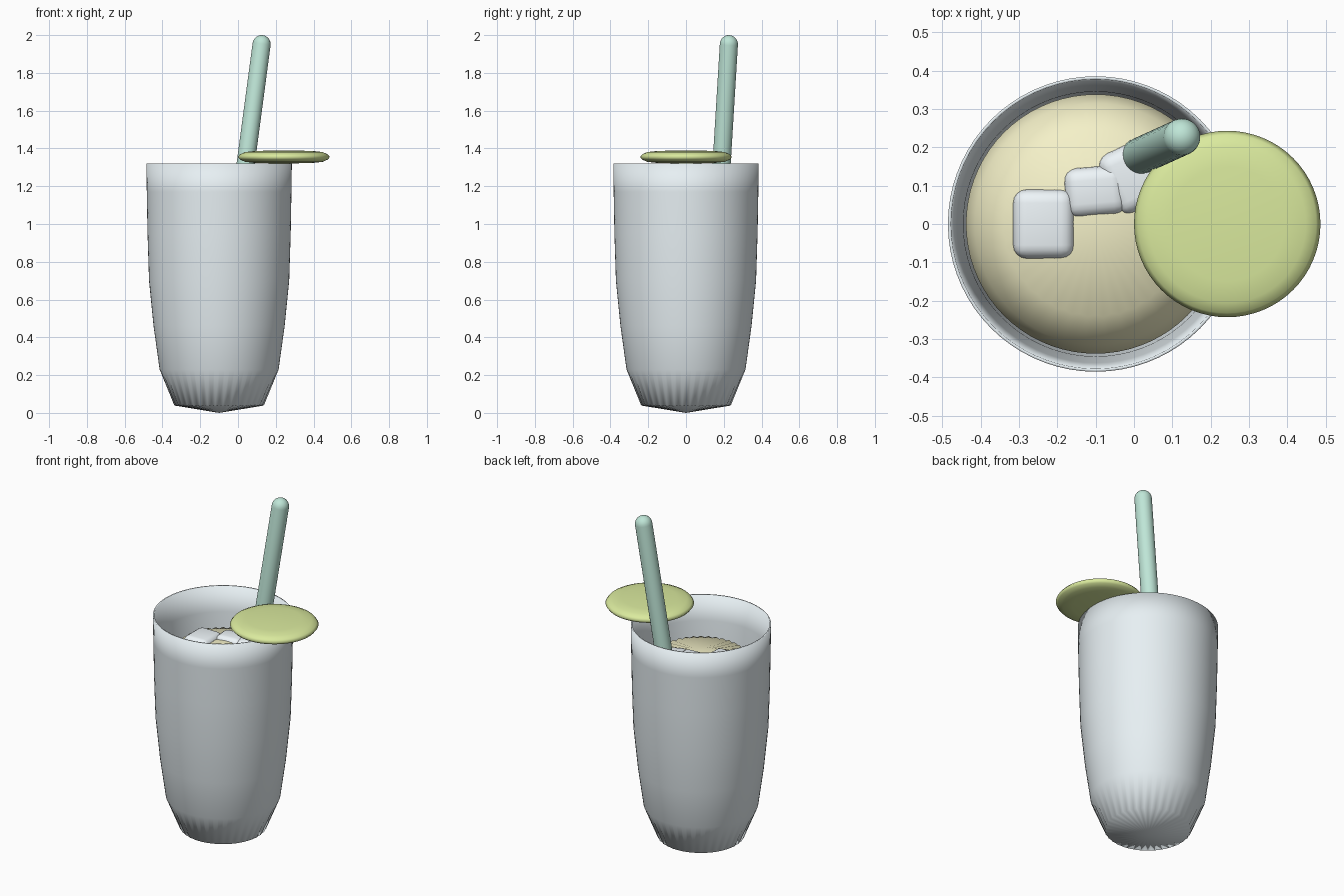
import bpy, bmesh, math
from mathutils import Vector, Matrix

if "Cube" in bpy.data.objects:
    bpy.data.objects.remove(bpy.data.objects["Cube"])


def material(name, rgb):
    m = bpy.data.materials.new(name)
    m.diffuse_color = (*rgb, 1)
    m.use_nodes = True
    m.node_tree.nodes["Principled BSDF"].inputs["Base Color"].default_value = m.diffuse_color
    return m


def finish(bm, name, mat):
    bmesh.ops.recalc_face_normals(bm, faces=bm.faces)
    for f in bm.faces:
        f.smooth = True
    me = bpy.data.meshes.new(name)
    bm.to_mesh(me)
    bm.free()
    ob = bpy.data.objects.new(name, me)
    bpy.context.collection.objects.link(ob)
    me.materials.append(mat)
    return ob


def lathe(name, profile, mat, loc=(0, 0, 0), segs=72, flute_row=None, flute=(0, 0)):
    """Revolve (r, z) points; one row may alternate in radius and height."""
    bm = bmesh.new()
    rows = []
    for k, (r, z) in enumerate(profile):
        if r == 0:
            rows.append([bm.verts.new((loc[0], loc[1], loc[2] + z))] * segs)
            continue
        row = []
        for i in range(segs):
            s = (1 if i % 2 else -1) if k == flute_row else 0
            a = 2 * math.pi * i / segs
            rr = r + s * flute[0]
            row.append(bm.verts.new((loc[0] + rr * math.cos(a),
                                     loc[1] + rr * math.sin(a),
                                     loc[2] + z + s * flute[1])))
        rows.append(row)
    for a, b in zip(rows, rows[1:]):
        for i in range(segs):
            j = (i + 1) % segs
            quad = list(dict.fromkeys((a[i], a[j], b[j], b[i])))
            bm.faces.new(quad)
    return finish(bm, name, mat)


glass_mat = material("pale_glass", (0.80, 0.87, 0.90))
drink_mat = material("drink_yellow", (0.91, 0.88, 0.58))
ice_mat = material("ice_white", (0.86, 0.92, 0.95))
lime_mat = material("lime_green", (0.70, 0.82, 0.34))
straw_mat = material("straw_green", (0.52, 0.79, 0.68))

# Hollow tumbler with fluted foot
lathe("glass", [(0, 0), (0.235, 0.04), (0.315, 0.23), (0.347, 0.46), (0.371, 0.70),
                (0.379, 0.95), (0.383, 1.17), (0.385, 1.32), (0.377, 1.32),
                (0.362, 1.17), (0.345, 0.95), (0.338, 0.70), (0.29, 0.23),
                (0.22, 0.10), (0, 0.08)],
      glass_mat, (-0.1, 0, 0), flute_row=1, flute=(0.004, 0.002))

# Drink with a gently peaked, rippled surface
lathe("drink", [(0, 0.10), (0.21, 0.115), (0.28, 0.24), (0.328, 0.70), (0.338, 0.97),
                (0.315, 1.05), (0.24, 1.13), (0, 1.155)],
      drink_mat, (-0.1, 0, 0), flute_row=6, flute=(0.003, 0.003))

# Ice cubes just breaking the surface
for n, (pos, size, turn) in enumerate([
        ((-0.235, 0.0, 1.085), (0.16, 0.18, 0.17), 0),
        ((-0.10, 0.085, 1.085), (0.16, 0.13, 0.17), 5),
        ((0.005, 0.125, 1.083), (0.16, 0.17, 0.17), 25)]):
    bm = bmesh.new()
    bmesh.ops.create_cube(bm, size=1, matrix=Matrix.Diagonal((*size, 1)))
    bmesh.ops.bevel(bm, geom=bm.edges[:], offset=0.035, segments=4,
                    profile=0.5, affect='EDGES')
    bmesh.ops.transform(bm, verts=bm.verts, matrix=Matrix.Translation(pos)
                        @ Matrix.Rotation(math.radians(turn), 4, 'Z'))
    finish(bm, f"ice_cube_{n + 1}", ice_mat)

# Lime slice resting on the rim
lathe("lime_slice", [(0, -0.035), (0.15, -0.032), (0.205, -0.026), (0.232, -0.014),
                     (0.243, 0), (0.232, 0.014), (0.205, 0.026), (0.15, 0.032),
                     (0, 0.035)], lime_mat, (0.243, 0, 1.355), segs=64)

# Leaning straw with rounded ends
R = 0.048
top, low = Vector((0.125, 0.227, 1.952)), Vector((-0.095, 0.127, 0.30))
length = (top - low).length
cap = [(R * math.sin(t), R * math.cos(t)) for t in
       [math.pi / 2 * i / 6 for i in range(1, 7)]]
profile = ([(0, -R)] + [(r, -z) for r, z in cap]
           + [(r, length + z) for r, z in reversed(cap)] + [(0, length + R)])
straw = lathe("straw", profile, straw_mat, segs=32)
straw.data.transform(Matrix.Translation(low)
                     @ (top - low).to_track_quat('Z', 'Y').to_matrix().to_4x4())
